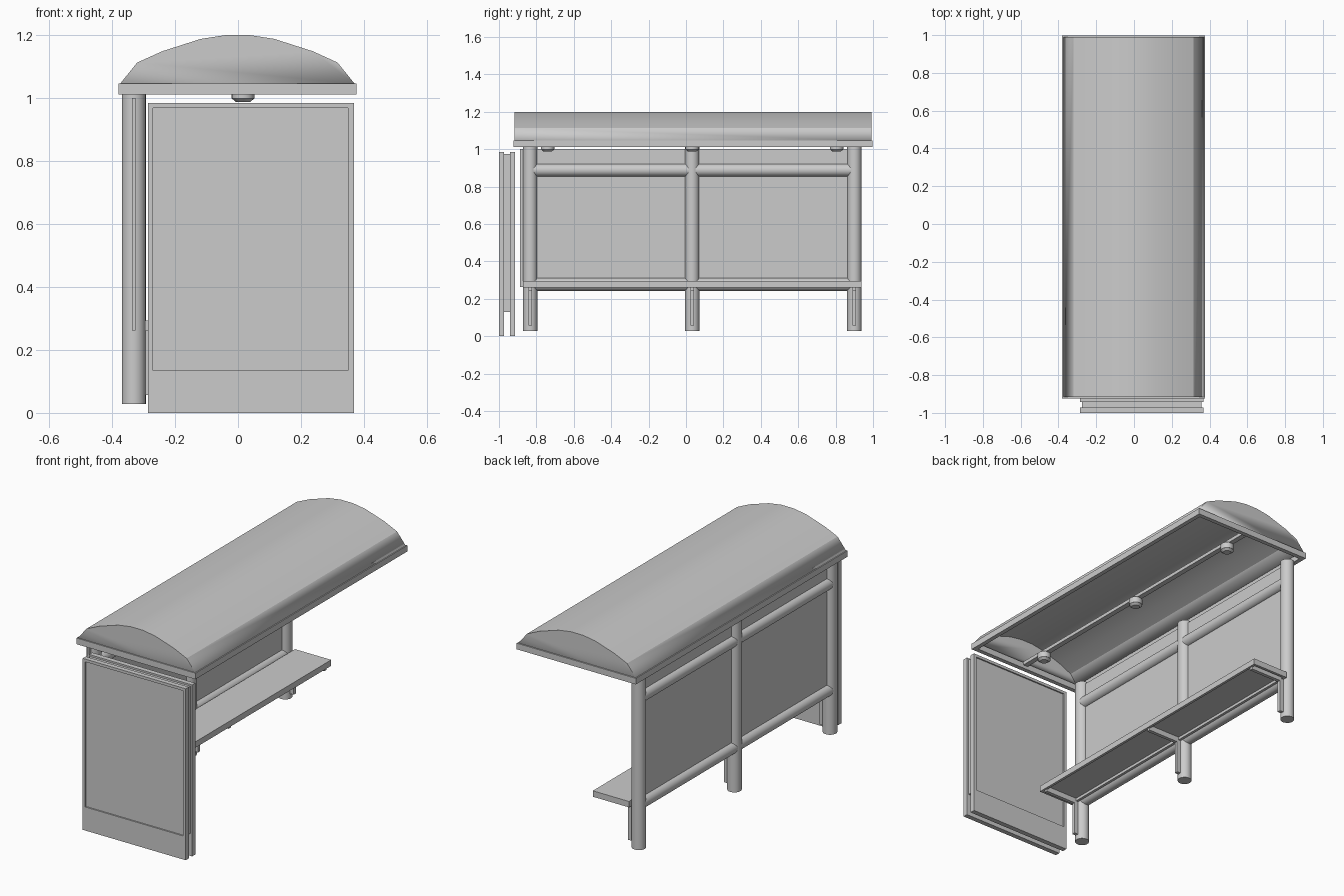
import bpy
import math

if "Cube" in bpy.data.objects:
    bpy.data.objects.remove(bpy.data.objects["Cube"])


def make_mesh(name, verts, faces):
    me = bpy.data.meshes.new(name)
    me.from_pydata(verts, [], faces)
    me.update()
    ob = bpy.data.objects.new(name, me)
    bpy.context.collection.objects.link(ob)
    return ob


def box(name, x0, x1, y0, y1, z0, z1):
    v = [(x, y, z) for x in (x0, x1) for y in (y0, y1) for z in (z0, z1)]
    f = [(0, 1, 3, 2), (4, 6, 7, 5), (0, 4, 5, 1), (2, 3, 7, 6), (0, 2, 6, 4), (1, 5, 7, 3)]
    return make_mesh(name, v, f)


def frame(name, outer, inner, d0, d1, axis):
    """Rectangular ring; rects are (u0, u1, v0, v1), depth d0..d1 along axis."""
    verts = []
    for d in (d0, d1):
        for u0, u1, v0, v1 in (outer, inner):
            for u, v in ((u0, v0), (u1, v0), (u1, v1), (u0, v1)):
                verts.append((u, v, d) if axis == 'Z' else (u, d, v))
    faces = []
    for i in range(4):
        j = (i + 1) % 4
        faces += [(i, i + 4, j + 4, j), (i + 8, j + 8, j + 12, i + 12),
                  (i, j, j + 8, i + 8), (i + 4, i + 12, j + 12, j + 4)]
    if axis == 'Y':
        faces = [f[::-1] for f in faces]
    return make_mesh(name, verts, faces)


def rod(name, centre, r, length, along_y=False, r2=None):
    bpy.ops.mesh.primitive_cone_add(
        vertices=24, radius1=r, radius2=r if r2 is None else r2, depth=length,
        location=centre, rotation=(math.pi / 2 if along_y else 0, 0, 0))
    ob = bpy.context.object
    ob.name = name
    bpy.ops.object.shade_smooth_by_angle(angle=math.radians(35))
    return ob


# Roof: barrel-shaped hollow shell closed at both ends
profile = [(-0.375, 1.045), (-0.32, 1.113), (-0.24, 1.149), (-0.118, 1.188), (-0.04, 1.2),
           (0.037, 1.2), (0.115, 1.188), (0.237, 1.149), (0.316, 1.113), (0.371, 1.045)]
n = len(profile)
verts = [(x, y, z) for y in (-0.917, 0.991) for x, z in profile]
faces = [(i, i + n, i + n + 1, i + 1) for i in range(n - 1)]
faces += [tuple(range(n))[::-1], tuple(range(n, 2 * n))]
faces = [f if len(f) == 4 else f[::-1] for f in faces]
roof = make_mesh("roof_shell", verts, faces)
bpy.context.view_layer.objects.active = roof
roof.select_set(True)
bpy.ops.object.mode_set(mode='EDIT')
bpy.ops.mesh.select_all(action='SELECT')
bpy.ops.mesh.normals_make_consistent(inside=False)
bpy.ops.object.mode_set(mode='OBJECT')
bpy.ops.object.shade_smooth_by_angle(angle=math.radians(14))
solid = roof.modifiers.new("thickness", 'SOLIDIFY')
solid.thickness = 0.01
solid.offset = -1

# Roof rim
frame("roof_rim", (-0.38, 0.376, -0.923, 0.998), (-0.355, 0.351, -0.898, 0.973), 1.011, 1.046, 'Z')

# Light bar and three lamps
LX = 0.016
box("light_bar", LX - 0.015, LX + 0.015, -0.91, 0.985, 1.03, 1.05)
for i, y in enumerate((-0.74, 0.033, 0.805)):
    rod(f"lamp_base_{i}", (LX, y, 1.015), 0.036, 0.034)
    rod(f"lamp_lens_{i}", (LX, y, 0.993), 0.022, 0.012, r2=0.036)

# Posts, each with a bracket leg and a seat arm
PX = -0.331
posts = (-0.833, 0.033, 0.9)
for i, y in enumerate(posts):
    rod(f"post_{i}", (PX, y, 0.52), 0.038, 0.985)
    box(f"bracket_leg_{i}", -0.31, -0.27, y - 0.01, y + 0.01, 0.057, 0.262)
    box(f"seat_arm_{i}", -0.31, -0.075, y - 0.01, y + 0.01, 0.245, 0.277)

# Horizontal rails between posts
for i in range(2):
    y0, y1 = posts[i], posts[i + 1]
    for label, z in (("lower", 0.277), ("upper", 0.888)):
        rod(f"{label}_rail_{i}", (PX, (y0 + y1) / 2, z), 0.034, y1 - y0, along_y=True)

# Rear glass sheet
box("rear_glass", PX - 0.006, PX + 0.006, -0.887, 0.88, 0.262, 1.0)

# Seat: slab with a lip underneath
box("seat", -0.295, -0.065, -0.872, 0.938, 0.276, 0.294)
frame("seat_lip", (-0.295, -0.065, -0.872, 0.938), (-0.28, -0.08, -0.857, 0.923), 0.26, 0.276, 'Z')

# Display board: two frames around a core
outer = (-0.286, 0.368, 0.0, 0.984)
inner = (-0.27, 0.35, 0.135, 0.968)
frame("display_front_frame", outer, inner, -1.0, -0.972, 'Y')
frame("display_rear_frame", outer, inner, -0.942, -0.913, 'Y')
box("display_core", -0.276, 0.357, -0.972, -0.942, 0.13, 0.974)
box("display_screen", -0.27, 0.35, -0.992, -0.921, 0.135, 0.968)
